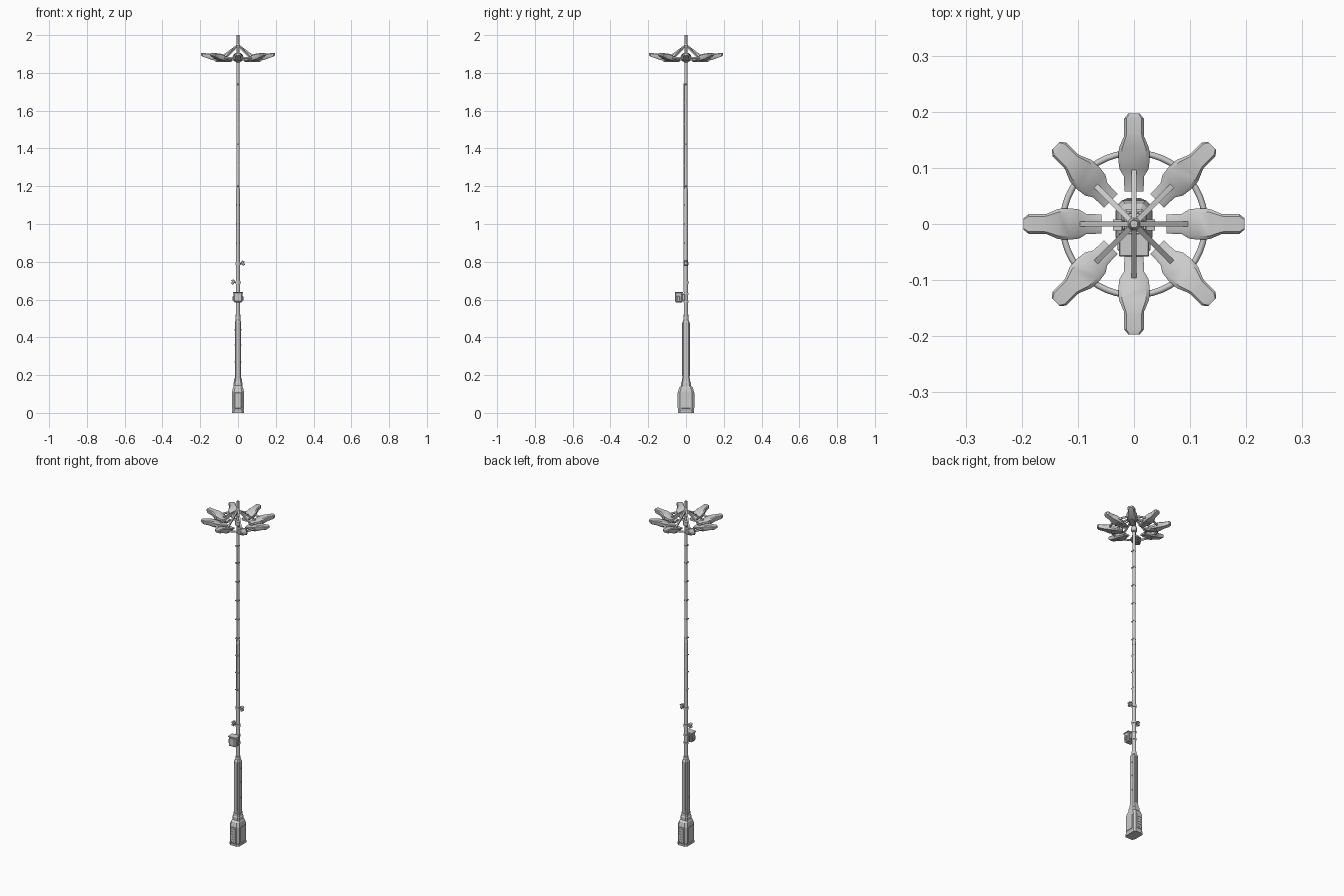
import bpy, bmesh, math
from mathutils import Vector, Matrix

if "Cube" in bpy.data.objects:
    bpy.data.objects.remove(bpy.data.objects["Cube"])


def make_object(name, bm, smooth=False):
    bmesh.ops.recalc_face_normals(bm, faces=bm.faces[:])
    me = bpy.data.meshes.new(name)
    bm.to_mesh(me)
    bm.free()
    ob = bpy.data.objects.new(name, me)
    bpy.context.collection.objects.link(ob)
    if smooth:
        bpy.context.view_layer.objects.active = ob
        ob.select_set(True)
        bpy.ops.object.shade_smooth_by_angle(angle=math.radians(35))
        ob.select_set(False)
    return ob


def loft(name, rings, smooth=False):
    """Skin a list of equal-length point rings and cap both ends."""
    bm = bmesh.new()
    loops = [[bm.verts.new(p) for p in ring] for ring in rings]
    n = len(loops[0])
    for a, b in zip(loops, loops[1:]):
        for i in range(n):
            j = (i + 1) % n
            bm.faces.new((a[i], a[j], b[j], b[i]))
    bm.faces.new(loops[0])
    bm.faces.new(loops[-1])
    return make_object(name, bm, smooth)


def oct_ring(hx, hy, z, c, y0=0.0):
    """Rectangle with cut corners at height z."""
    pts = [(hx - c, -hy), (hx, c - hy), (hx, hy - c), (hx - c, hy),
           (c - hx, hy), (-hx, hy - c), (-hx, c - hy), (c - hx, -hy)]
    return [(x, y + y0, z) for x, y in pts]


def chamfer_column(name, profile, y0=0.0):
    return loft(name, [oct_ring(hx, hy, z, c, y0) for hx, hy, z, c in profile])


def box(name, center, size, bevel=0.0, rot=None):
    bm = bmesh.new()
    bmesh.ops.create_cube(bm, size=1)
    bmesh.ops.scale(bm, vec=size, verts=bm.verts[:])
    if bevel:
        bmesh.ops.bevel(bm, geom=bm.edges[:], offset=bevel, segments=1, affect='EDGES')
    if rot:
        bmesh.ops.transform(bm, matrix=rot, verts=bm.verts[:])
    bmesh.ops.translate(bm, vec=center, verts=bm.verts[:])
    return make_object(name, bm)


def tube(name, profile, sides=12, x=0.0, y=0.0):
    rings = [[(x + r * math.cos(2 * math.pi * i / sides),
               y + r * math.sin(2 * math.pi * i / sides), z) for i in range(sides)]
             for r, z in profile]
    return loft(name, rings, True)


# Base housing
chamfer_column("base_plate", [(.031, .043, 0, .010), (.031, .043, .012, .010)])
chamfer_column("base_housing", [(.027, .038, .010, .009), (.031, .042, .018, .011),
                                (.031, .042, .112, .011), (.027, .036, .134, .011),
                                (.021, .026, .144, .009)])
for s, tag in ((-1, "front"), (1, "back")):
    box(f"base_door_{tag}", (0, s * .042, .066), (.036, .005, .084), .0015)
    for i in range(5):
        box(f"base_vent_{tag}_{i}", (0, s * .0445, .036 + i * .015), (.026, .003, .004))
for s, tag in ((-1, "left"), (1, "right")):
    box(f"base_side_panel_{tag}", (s * .031, 0, .066), (.004, .05, .084), .001)

# Stepped collar and lower sleeve
chamfer_column("base_collar", [(.023, .026, .136, .008), (.023, .026, .160, .008),
                               (.020, .022, .166, .007), (.020, .022, .182, .007)])
chamfer_column("lower_sleeve", [(.017, .019, .180, .006), (.017, .019, .482, .006),
                                (.012, .013, .492, .005)])
for s, tag in ((-1, "front"), (1, "back")):
    for x in (-.007, 0, .007):
        box(f"sleeve_rib_{tag}", (x, s * .0192, .335), (.003, .003, .28))
for z in (.27, .36, .44):
    for s in (-1, 1):
        box("sleeve_bolt", (s * .0172, .004, z), (.003, .006, .006))

# Tapering pole with joint bands, cable and clips
tube("pole", [(.0120, .48), (.0105, 1.175), (.0088, 1.185), (.0080, 1.80), (.0070, 2.0)])
tube("pole_joint", [(.0118, 1.165), (.0118, 1.18), (.0095, 1.188)])
tube("pole_foot_band", [(.0140, .49), (.0140, .51)])
tube("cable_conduit", [(.0030, .64), (.0030, 1.74)], 6, y=-.0095)
for i, z in enumerate((.90, 1.0, 1.1, 1.2, 1.31, 1.42, 1.53, 1.64, 1.74)):
    box(f"cable_clip_{i}", (0, -.003, z), (.0185, .021, .006), .001)

# Control box strapped to the front
box("control_box", (0, -.038, .612), (.046, .038, .056), .005)
box("control_box_lid", (0, -.057, .612), (.034, .004, .042), .001)
box("control_box_cap", (0, -.037, .638), (.053, .042, .006), .0015)
box("control_box_bracket", (0, -.014, .612), (.026, .018, .034), .002)
for s in (-1, 1):
    box("control_box_hinge", (s * .025, -.040, .606), (.008, .016, .024), .002)
for z in (.588, .632):
    tube("control_box_strap", [(.0145, z - .004), (.0145, z + .004)])

# Small sensors on clamps
for s, z, tag in ((1, .79, "right"), (-1, .69, "left")):
    tube(f"sensor_clamp_{tag}", [(.0140, z - .007), (.0140, z + .007)])
    box(f"sensor_arm_{tag}", (s * .018, 0, z), (.016, .007, .007))
    box(f"sensor_head_{tag}", (s * .026, -.002, z + .002), (.014, .018, .024), .002,
        Matrix.Rotation(s * -.4, 4, 'Y'))
    box(f"sensor_hood_{tag}", (s * .029, -.002, z + .013), (.016, .020, .003), 0,
        Matrix.Rotation(s * .3, 4, 'Y'))

# Lamp crown: hub, carrier ring, eight heads and stays
tube("crown_hub", [(.011, 1.856), (.015, 1.860), (.015, 1.884), (.010, 1.890)])
tube("stay_collar", [(.010, 1.932), (.012, 1.936), (.011, 1.948), (.008, 1.954)])
bpy.ops.mesh.primitive_torus_add(major_radius=.127, minor_radius=.0055, major_segments=48,
                                 minor_segments=8, location=(0, 0, 1.879))
ring = bpy.context.object
ring.name = "carrier_ring"
bpy.ops.object.shade_smooth_by_angle(angle=math.radians(50))
ring.select_set(False)

# Head stations: radius, half width, bottom, top
stations = [(.058, .017, 1.861, 1.872), (.085, .018, 1.861, 1.878), (.098, .026, 1.862, 1.884),
            (.115, .028, 1.863, 1.891), (.135, .027, 1.868, 1.898), (.156, .018, 1.875, 1.903),
            (.160, .0175, 1.877, 1.903), (.188, .0175, 1.886, 1.906), (.197, .010, 1.893, 1.904)]


def head_ring(r, w, b, t):
    m = (t - b) * .3
    k = w * .78
    return [(r, -k, b), (r, k, b), (r, w, b + m), (r, w, t - m * .6),
            (r, k, t), (r, -k, t), (r, -w, t - m * .6), (r, -w, b + m)]


for i in range(8):
    spin = Matrix.Rotation(i * math.pi / 4, 4, 'Z')
    head = loft(f"lamp_head_{i}", [head_ring(*s) for s in stations], True)
    lens = box(f"lamp_lens_{i}", (.092, 0, 1.8605), (.056, .026, .004), .001)
    a, b = Vector((.006, 0, 1.944)), Vector((.095, 0, 1.879))
    d = b - a
    stay = box(f"stay_{i}", (a + b) / 2, (d.length, .009, .008), 0,
               Matrix.Rotation(-math.atan2(d.z, d.x), 4, 'Y'))
    for ob in (head, lens, stay):
        ob.data.transform(spin)
